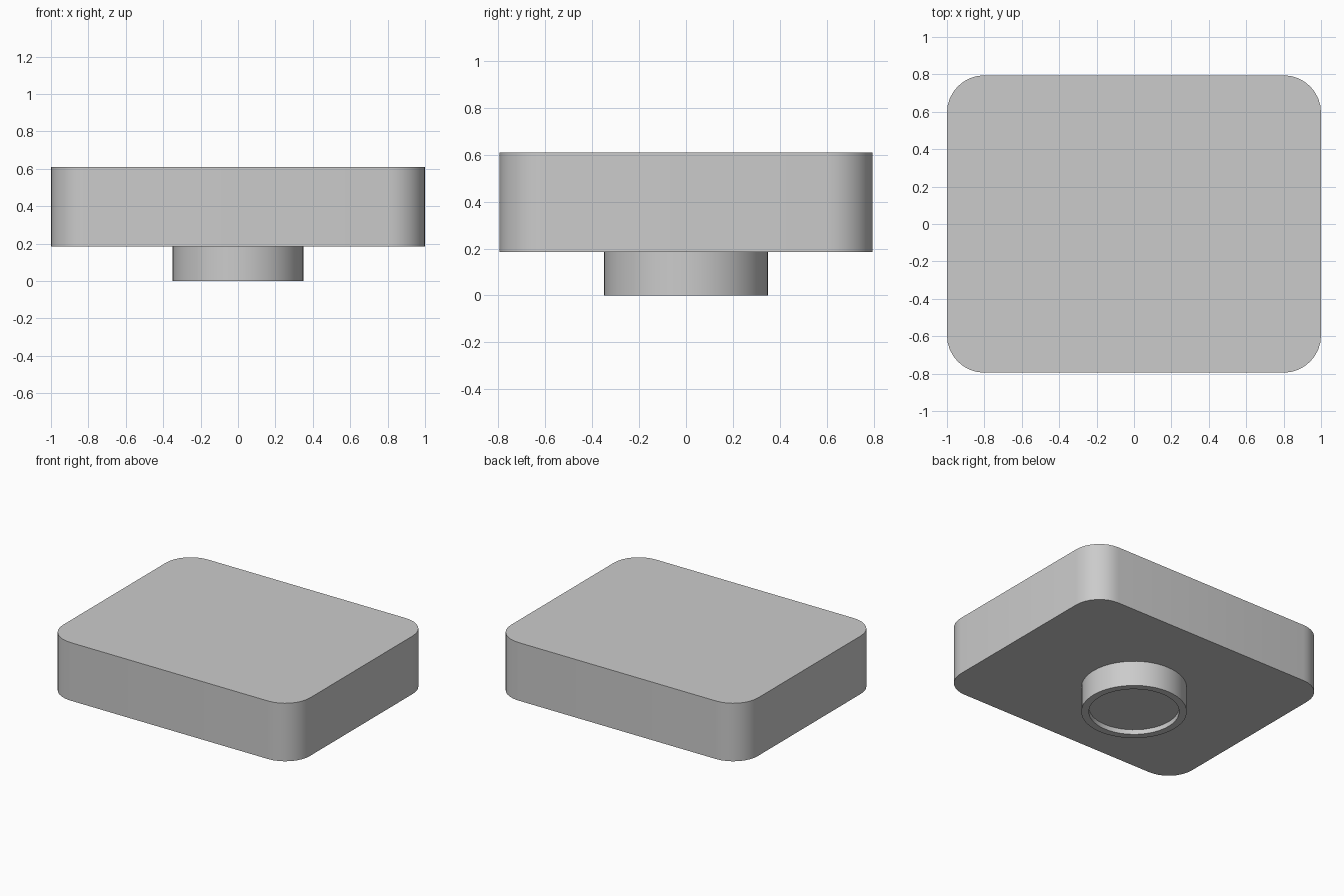
import bpy
import bmesh
from math import radians, tau, pi, cos, sin
from mathutils import Vector

cube = bpy.data.objects.get("Cube")
if cube:
    bpy.data.objects.remove(cube, do_unlink=True)

HALF_X, HALF_Y = 1.0, 0.795
BASE_Z, TOP_Z = 0.185, 0.61
CORNER, CORNER_STEPS = 0.2, 8

grey = bpy.data.materials.new("light grey")
grey.use_nodes = True
colour = (0.6, 0.6, 0.6, 1)
grey.diffuse_color = colour
grey.node_tree.nodes["Principled BSDF"].inputs["Base Color"].default_value = colour


def finish(name, bm):
    """Turn a bmesh into a smooth-shaded object with sharp creases."""
    bmesh.ops.recalc_face_normals(bm, faces=bm.faces)
    mesh = bpy.data.meshes.new(name)
    bm.to_mesh(mesh)
    bm.free()
    mesh.materials.append(grey)
    obj = bpy.data.objects.new(name, mesh)
    bpy.context.collection.objects.link(obj)
    bpy.ops.object.select_all(action="DESELECT")
    obj.select_set(True)
    bpy.context.view_layer.objects.active = obj
    bpy.ops.object.shade_smooth_by_angle(angle=radians(35))
    return obj


# Slab: rounded rectangle, extruded upward
bm = bmesh.new()
outline = []
for i, (sx, sy) in enumerate([(1, 1), (-1, 1), (-1, -1), (1, -1)]):
    for step in range(CORNER_STEPS + 1):
        a = (i + step / CORNER_STEPS) * pi / 2
        outline.append(bm.verts.new((sx * (HALF_X - CORNER) + CORNER * cos(a),
                                     sy * (HALF_Y - CORNER) + CORNER * sin(a),
                                     BASE_Z)))
base = bm.faces.new(outline)
extruded = bmesh.ops.extrude_face_region(bm, geom=[base], use_keep_orig=True)
top = [v for v in extruded["geom"] if isinstance(v, bmesh.types.BMVert)]
bmesh.ops.translate(bm, verts=top, vec=Vector((0, 0, TOP_Z - BASE_Z)))
finish("slab", bm)

# Round foot: lathed profile with a shallow recess underneath
bm = bmesh.new()
profile = [(0, BASE_Z + 0.01), (0.35, BASE_Z + 0.01), (0.35, 0),
           (0.3, 0), (0.3, 0.035), (0, 0.035)]
points = [bm.verts.new((r, 0, z)) for r, z in profile]
edges = [bm.edges.new(pair) for pair in zip(points, points[1:])]
bmesh.ops.spin(bm, geom=points + edges, cent=(0, 0, 0), axis=(0, 0, 1),
               angle=tau, steps=48)
bmesh.ops.remove_doubles(bm, verts=bm.verts, dist=0.0001)
finish("foot", bm)
